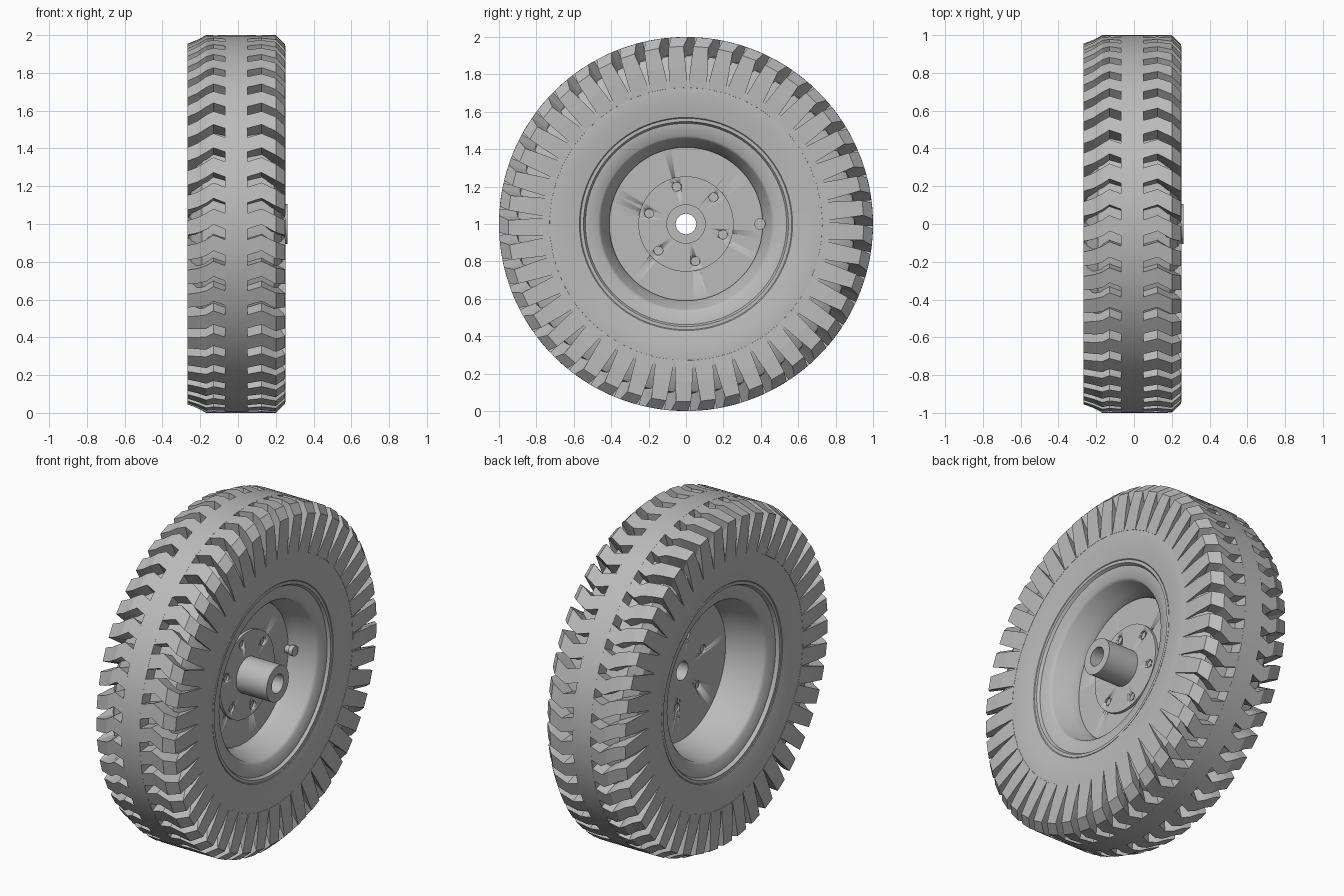
import bpy, bmesh
from math import sin, cos, tau, radians

if "Cube" in bpy.data.objects:
    bpy.data.objects.remove(bpy.data.objects["Cube"])

grey = bpy.data.materials.new("light_grey")
grey.use_nodes = True
colour = (0.5, 0.5, 0.5, 1)
grey.diffuse_color = colour
grey.node_tree.nodes["Principled BSDF"].inputs["Base Color"].default_value = colour


def at(x, r, t):
    """Point at radius r and angle t around the axle."""
    return (x, -r * cos(t), 1 + r * sin(t))


def finish(bm, name, smooth=None):
    bmesh.ops.recalc_face_normals(bm, faces=bm.faces)
    mesh = bpy.data.meshes.new(name)
    bm.to_mesh(mesh)
    bm.free()
    mesh.materials.append(grey)
    obj = bpy.data.objects.new(name, mesh)
    bpy.context.collection.objects.link(obj)
    bpy.ops.object.select_all(action='DESELECT')
    obj.select_set(True)
    bpy.context.view_layer.objects.active = obj
    if smooth:
        bpy.ops.object.shade_smooth_by_angle(angle=radians(smooth))
    return obj


def lathe(name, profile, segs, smooth=30):
    """Spin a closed (x, radius) profile around the axle."""
    bm = bmesh.new()
    rings = [[bm.verts.new(at(x, r, tau * i / segs)) for x, r in profile]
             for i in range(segs)]
    n = len(profile)
    for i in range(segs):
        a, b = rings[i], rings[(i + 1) % segs]
        for j in range(n):
            k = (j + 1) % n
            bm.faces.new((a[j], a[k], b[k], b[j]))
    return finish(bm, name, smooth)


def rods(name, specs, segs=20):
    """Cylinders along the axle direction: (x0, x1, distance, angle, radius)."""
    bm = bmesh.new()
    for x0, x1, d, t, rad in specs:
        _, cy, cz = at(0, d, t)
        ends = [[bm.verts.new((x, cy + rad * cos(tau * i / segs), cz + rad * sin(tau * i / segs)))
                 for i in range(segs)] for x in (x0, x1)]
        for i in range(segs):
            j = (i + 1) % segs
            bm.faces.new((ends[0][i], ends[0][j], ends[1][j], ends[1][i]))
        for ring in ends:
            bm.faces.new(ring)
    return finish(bm, name, 30)


# Tyre carcass with raised centre tread band
lathe("tyre_body", [
    (.21, .55), (.23, .57), (.243, .65), (.247, .73), (.232, .83), (.19, .9), (.05, .92),
    (.05, 1), (-.07, 1),
    (-.07, .92), (-.19, .9), (-.246, .83), (-.262, .73), (-.256, .65), (-.238, .57), (-.215, .55),
    (-.15, .5), (.15, .5)], 90, 25)

# Tread lugs: chevron blocks that run over the shoulder and fade into the sidewall
LUGS = 45
PITCH = tau / LUGS


def lug_ring(name, stations):
    """Stations: outer x, outer r, inner x, inner r, angular shift and width in pitches."""
    bm = bmesh.new()
    for n in range(LUGS):
        sections = []
        for xo, ro, xi, ri, shift, width in stations:
            lo = (n + shift - width / 2) * PITCH
            hi = (n + shift + width / 2) * PITCH
            sections.append([bm.verts.new(p) for p in (
                at(xo, ro, lo), at(xo, ro, hi), at(xi, ri, hi), at(xi, ri, lo))])
        for a, b in zip(sections, sections[1:]):
            for j in range(4):
                k = (j + 1) % 4
                bm.faces.new((a[j], a[k], b[k], b[j]))
        bm.faces.new(sections[0])
        bm.faces.new(sections[-1])
    return finish(bm, name)


lug_ring("left_tread_lugs", [
    (.045, 1, .045, .9, .1, .6), (.125, 1, .125, .88, .28, .6), (.2, 1, .17, .86, 0, .64),
    (.25, .95, .19, .82, -.15, .6), (.252, .84, .2, .78, -.15, .78), (.248, .73, .22, .72, -.15, .98)])
lug_ring("right_tread_lugs", [
    (-.065, 1, -.065, .9, .1, .6), (-.13, 1, -.13, .88, .28, .6), (-.168, 1, -.16, .86, .1, .62),
    (-.215, .975, -.18, .84, -.05, .6), (-.267, .955, -.2, .82, -.15, .58),
    (-.268, .84, -.21, .78, -.15, .78), (-.263, .73, -.23, .72, -.15, .98)])

# Rim barrel with lips on both edges
lathe("rim", [
    (.2, .565), (.228, .565), (.228, .548), (.212, .538), (.205, .47), (.19, .455),
    (.085, .43), (.06, .41), (.02, .41), (-.02, .43), (-.19, .455), (-.205, .47),
    (-.215, .538), (-.235, .548), (-.235, .565), (-.2, .565), (-.18, .5), (.18, .5)], 96, 40)

# Wheel disc and hub with its mounting flange
disc = lathe("wheel_disc", [(.025, .055), (.045, .055), (.045, .425), (.025, .425)], 64)
hub = lathe("hub", [(.04, .055), (.262, .055), (.262, .105), (.062, .105),
                    (.062, .255), (.04, .255)], 64)

# Bolt holes cut through disc and flange
BOLTS = [radians(76) + tau * i / 6 for i in range(6)]
cutter = rods("bolt_hole_cutter", [(-.1, .15, .205, t, .024) for t in BOLTS])
cutter.hide_render = True
for part in (disc, hub):
    bpy.ops.object.select_all(action='DESELECT')
    part.select_set(True)
    bpy.context.view_layer.objects.active = part
    cut = part.modifiers.new("bolt_holes", 'BOOLEAN')
    cut.operation = 'DIFFERENCE'
    cut.solver = 'EXACT'
    cut.object = cutter
    bpy.ops.object.modifier_apply(modifier=cut.name)
bpy.data.objects.remove(cutter)

# Bolts sitting recessed in the holes
rods("bolts", [(.035, .05, .205, t, .0245) for t in BOLTS])

# Valve stem through the disc
rods("valve_stem", [(-.09, .075, .395, tau / 2, .022), (-.12, -.09, .395, tau / 2, .014),
                    (.075, .1, .395, tau / 2, .03)])
